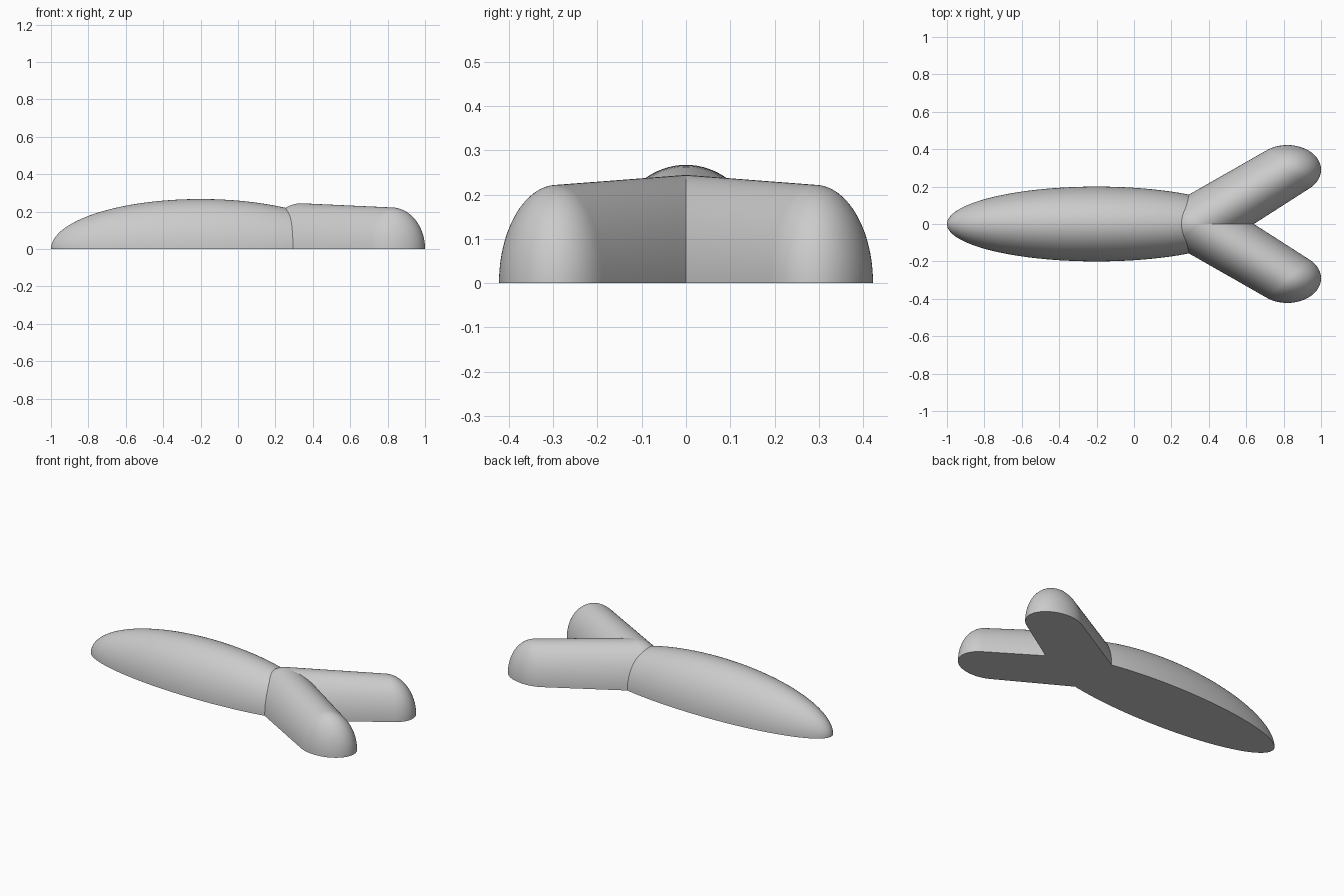
import bpy, bmesh
from math import sin, cos, pi, atan2, hypot, radians
from mathutils import Matrix

default_cube = bpy.data.objects.get("Cube")
if default_cube:
    bpy.data.objects.remove(default_cube, do_unlink=True)

grey = bpy.data.materials.new("plain grey")
grey.use_nodes = True
grey.diffuse_color = (0.6, 0.6, 0.6, 1)
grey.node_tree.nodes["Principled BSDF"].inputs["Base Color"].default_value = (0.6, 0.6, 0.6, 1)


def arc(centre, radius, start, end, steps):
    """Profile points along an arc, as (distance on axis, radius)."""
    angles = [start + (end - start) * i / steps for i in range(steps + 1)]
    return [(centre + radius * cos(a), max(0, radius * sin(a))) for a in angles]


def half_lathe(name, profile, matrix):
    """Turn a profile half way round the x axis, place it and close the flat base."""
    bm = bmesh.new()
    verts = [bm.verts.new((x, r, 0)) for x, r in profile]
    edges = [bm.edges.new(pair) for pair in zip(verts, verts[1:])]
    bmesh.ops.spin(bm, geom=verts + edges, cent=(0, 0, 0), axis=(1, 0, 0),
                   angle=pi, steps=48, use_duplicate=False)
    for v in bm.verts:
        v.co.z = abs(v.co.z)
    bmesh.ops.remove_doubles(bm, verts=bm.verts[:], dist=0.0001)
    bmesh.ops.transform(bm, matrix=matrix, verts=bm.verts[:])
    rim = [e for e in bm.edges if e.is_boundary]
    bmesh.ops.contextual_create(bm, geom=rim)
    bmesh.ops.recalc_face_normals(bm, faces=bm.faces[:])
    mesh = bpy.data.meshes.new(name)
    bm.to_mesh(mesh)
    bm.free()
    mesh.materials.append(grey)
    obj = bpy.data.objects.new(name, mesh)
    bpy.context.collection.objects.link(obj)
    bpy.ops.object.select_all(action='DESELECT')
    obj.select_set(True)
    bpy.context.view_layer.objects.active = obj
    bpy.ops.object.shade_smooth_by_angle(angle=radians(40))
    return obj


# Long body: half an ellipsoid
half_lathe("body", arc(0, 1, pi, 0, 64),
           Matrix.Translation((-0.2, 0, 0)) @ Matrix.Diagonal((0.8, 0.2, 0.267, 1)))

# Forked tail: two slightly tapered, stretched capsules sharing one root
size = (0.18, 0.132, 0.222)
root_x, tip_x, tip_y = 0.34, 0.82, 0.29
run, rise = (tip_x - root_x) / size[0], tip_y / size[1]
capsule = arc(0, 1.1, pi, pi / 2, 24) + arc(hypot(run, rise), 1, pi / 2, 0, 24)
for name, side in (("back_tail_fork", 1), ("front_tail_fork", -1)):
    half_lathe(name, capsule,
               Matrix.Translation((root_x, 0, 0)) @ Matrix.Diagonal((*size, 1))
               @ Matrix.Rotation(side * atan2(rise, run), 4, 'Z'))
